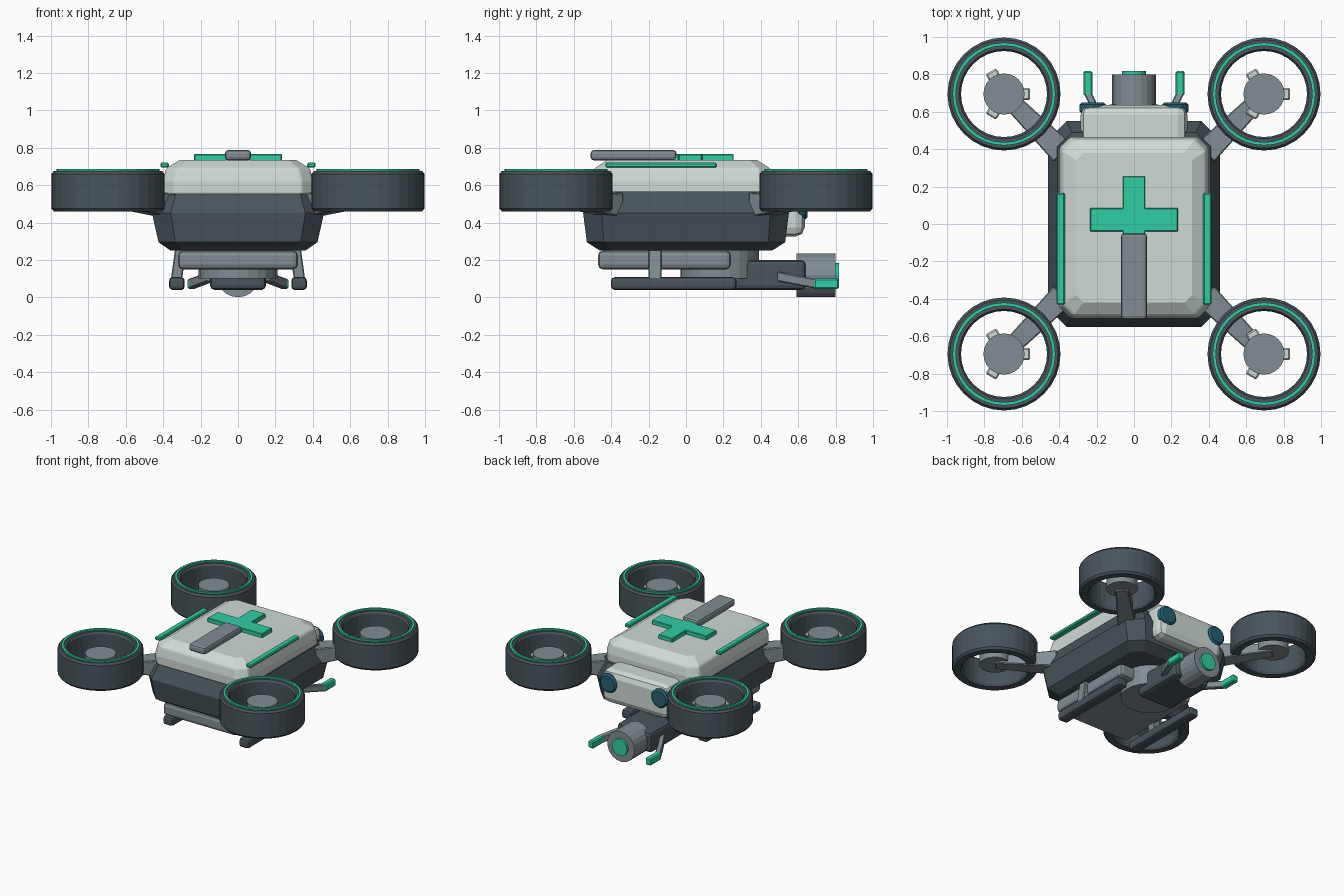
import bpy, bmesh
from math import pi, cos, sin, radians
from mathutils import Vector, Matrix

if "Cube" in bpy.data.objects:
    bpy.data.objects.remove(bpy.data.objects["Cube"])


def material(name, color):
    m = bpy.data.materials.new(name)
    m.diffuse_color = (*color, 1)
    m.use_nodes = True
    m.node_tree.nodes["Principled BSDF"].inputs["Base Color"].default_value = m.diffuse_color
    return m


DARK = material("dark_shell", (0.065, 0.09, 0.105))
LIGHT = material("light_shell", (0.62, 0.70, 0.67))
GREY = material("grey_metal", (0.22, 0.27, 0.29))
GREEN = material("green_accent", (0.03, 0.62, 0.36))
BLUE = material("blue_lens", (0.02, 0.12, 0.17))


def finish(name, bm, mat, bevel=0, segs=2):
    bmesh.ops.recalc_face_normals(bm, faces=bm.faces)
    me = bpy.data.meshes.new(name)
    bm.to_mesh(me)
    bm.free()
    ob = bpy.data.objects.new(name, me)
    bpy.context.collection.objects.link(ob)
    me.materials.append(mat)
    if bevel:
        mod = ob.modifiers.new("bevel", "BEVEL")
        mod.width, mod.segments = bevel, segs
        mod.limit_method, mod.angle_limit = "ANGLE", radians(40)
    return ob


def loft(name, rings, mat, bevel=0, segs=2):
    """Skin a list of equal-length point rings and cap both ends."""
    bm = bmesh.new()
    rows = [[bm.verts.new(p) for p in r] for r in rings]
    n = len(rows[0])
    for a, b in zip(rows, rows[1:]):
        for i in range(n):
            j = (i + 1) % n
            bm.faces.new((a[i], a[j], b[j], b[i]))
    bm.faces.new(rows[0])
    bm.faces.new(rows[-1])
    return finish(name, bm, mat, bevel, segs)


def box(name, x, y, z, mat, bevel=0.012, segs=2):
    ring = lambda h: [(x[0], y[0], h), (x[1], y[0], h), (x[1], y[1], h), (x[0], y[1], h)]
    return loft(name, [ring(z[0]), ring(z[1])], mat, bevel, segs)


def octagon(z, hx, hy, c, y0=0):
    q = [(hx, hy - c), (hx - c, hy)]
    pts = q + [(-x, y) for x, y in q[::-1]]
    pts += [(-x, -y) for x, y in pts]
    return [(x, y + y0, z) for x, y in pts]


def cylinder(name, loc, r, depth, sides, mat, axis="Z", bevel=0):
    bm = bmesh.new()
    rot = Matrix.Rotation(pi / 2, 4, "X") if axis == "Y" else Matrix()
    bmesh.ops.create_cone(bm, cap_ends=True, segments=sides, radius1=r, radius2=r,
                          depth=depth, matrix=Matrix.Translation(loc) @ rot)
    return finish(name, bm, mat, bevel, 1)


def lathe(name, loc, profile, sides, mat):
    """Revolve a closed (radius, z) profile."""
    bm = bmesh.new()
    rows = [[bm.verts.new((loc[0] + r * cos(2 * pi * k / sides),
                           loc[1] + r * sin(2 * pi * k / sides), z))
             for r, z in profile] for k in range(sides)]
    n = len(profile)
    for k in range(sides):
        a, b = rows[k], rows[(k + 1) % sides]
        for i in range(n):
            j = (i + 1) % n
            bm.faces.new((a[i], a[j], b[j], b[i]))
    return finish(name, bm, mat)


# Main hull and light upper shell
loft("lower_hull", [octagon(0.25, 0.36, 0.46, 0.07), octagon(0.295, 0.425, 0.53, 0.09),
                    octagon(0.45, 0.46, 0.55, 0.1), octagon(0.565, 0.41, 0.49, 0.08)], DARK)
loft("upper_shell", [octagon(0.55, 0.40, 0.485, 0.06, -0.02), octagon(0.62, 0.40, 0.485, 0.06, -0.02),
                     octagon(0.69, 0.385, 0.47, 0.06, -0.02), octagon(0.735, 0.31, 0.40, 0.04, -0.02)],
     LIGHT, 0.012)

# Top markings, handle and side strips
C = [(-0.06, -0.21), (0.06, -0.21), (0.06, -0.04), (0.235, -0.04), (0.235, 0.085), (0.06, 0.085),
     (0.06, 0.255), (-0.06, 0.255), (-0.06, 0.085), (-0.235, 0.085), (-0.235, -0.04), (-0.06, -0.04)]
loft("top_cross", [[(x, y, z) for x, y in C] for z in (0.73, 0.766)], GREEN, 0.004, 1)
box("top_handle", (-0.07, 0.07), (-0.51, -0.05), (0.732, 0.788), GREY, 0.018)

# Head block with lenses
box("head", (-0.285, 0.285), (0.40, 0.635), (0.325, 0.585), LIGHT, 0.05)

# Belly pod, turret, tool arm and nozzle
box("belly_pod", (-0.32, 0.32), (-0.47, 0.24), (0.15, 0.25), GREY, 0.025)
cylinder("turret", (0, 0.18, 0.175), 0.21, 0.15, 24, GREY)
box("tool_arm", (-0.15, 0.15), (0.22, 0.64), (0.04, 0.20), DARK, 0.025)
cylinder("nozzle", (0, 0.695, 0.118), 0.117, 0.21, 20, GREY, "Y")
cylinder("nozzle_light", (0, 0.807, 0.118), 0.065, 0.02, 20, GREEN, "Y")

for s, side in ((1, "right"), (-1, "left")):
    span = lambda a, b: tuple(sorted((s * a, s * b)))
    box(f"{side}_side_strip", span(0.37, 0.415), (-0.43, 0.165), (0.695, 0.72), GREEN, 0.006, 1)
    cylinder(f"{side}_lens", (s * 0.22, 0.62, 0.49), 0.073, 0.06, 14, BLUE, "Y", 0.012)

    # Skid and its strut
    box(f"{side}_skid", span(0.285, 0.368), (-0.40, 0.27), (0.04, 0.108), DARK, 0.018)
    strut = [[(s * (cx + d), y, z) for d, y in ((-0.03, -0.2), (0.03, -0.2), (0.03, -0.13), (-0.03, -0.13))]
             for cx, z in ((0.33, 0.09), (0.305, 0.27))]
    loft(f"{side}_skid_strut", strut, GREY, 0.006, 1)

    # Gripper finger with green tip
    finger = [[(s * (x + d), y, z + h) for d, h in ((-0.022, -0.026), (0.022, -0.026), (0.022, 0.026), (-0.022, 0.026))]
              for x, y, z in ((0.14, 0.49, 0.112), (0.20, 0.60, 0.09), (0.247, 0.70, 0.072))]
    loft(f"{side}_finger", finger, GREY, 0.006, 1)
    box(f"{side}_finger_tip", span(0.223, 0.27), (0.685, 0.818), (0.045, 0.10), GREEN, 0.008, 1)

    for t, end in ((1, "back"), (-1, "front")):
        tag = f"{end}_{side}"
        c = Vector((s * 0.695, t * 0.695, 0))
        # Ducted rotor: duct, glowing rim, motor and blade stubs
        lathe(f"{tag}_duct", c, [(0.29, 0.46), (0.302, 0.475), (0.302, 0.66), (0.29, 0.675),
                                 (0.24, 0.675), (0.23, 0.66), (0.23, 0.475), (0.24, 0.46)], 32, DARK)
        lathe(f"{tag}_rim_light", c, [(0.258, 0.67), (0.275, 0.67), (0.275, 0.686), (0.258, 0.686)], 32, GREEN)
        cylinder(f"{tag}_motor", c + Vector((0, 0, 0.56)), 0.11, 0.12, 24, GREY)
        for k in range(3):
            blade = box(f"{tag}_blade_{k + 1}", (0.08, 0.14), (-0.033, 0.033), (0.565, 0.59), LIGHT, 0.008, 1)
            blade.location = c
            blade.rotation_euler.z = k * 2 * pi / 3
        # Tapered diagonal arm from hull to motor
        d = Vector((s, t, 0)).normalized()
        p = Vector((-d.y, d.x, 0))
        arm = [[d * r + p * w * a + Vector((0, 0, z)) for a, z in ((-1, lo), (1, lo), (1, hi), (-1, hi))]
               for r, w, lo, hi in ((0.54, 0.068, 0.43, 0.56), (0.98, 0.045, 0.49, 0.55))]
        loft(f"{tag}_arm", arm, GREY, 0.006, 1)
